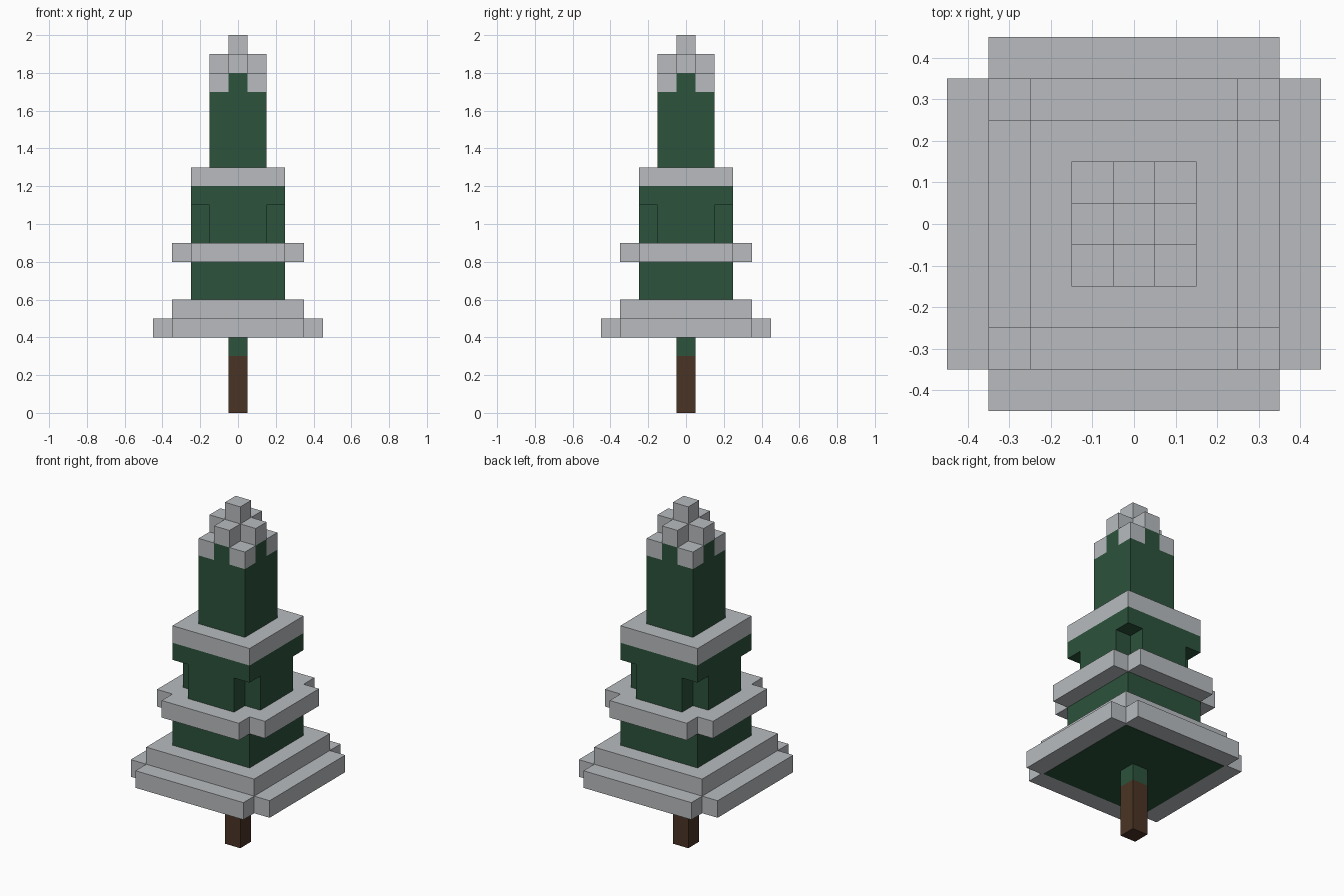
import bpy
import bmesh

cube = bpy.data.objects.get("Cube")
if cube:
    bpy.data.objects.remove(cube, do_unlink=True)


def material(name, rgb):
    mat = bpy.data.materials.new(name)
    mat.use_nodes = True
    mat.diffuse_color = (*rgb, 1)
    mat.node_tree.nodes["Principled BSDF"].inputs["Base Color"].default_value = (*rgb, 1)
    return mat


SNOW = material("snow grey", (0.48, 0.50, 0.52))
NEEDLES = material("needle green", (0.025, 0.084, 0.045))
BARK = material("bark brown", (0.069, 0.034, 0.018))


def prism(name, outline, bottom, top, mat):
    """Extrude a flat outline from bottom to top."""
    bm = bmesh.new()
    base = bm.faces.new([bm.verts.new((x, y, bottom)) for x, y in outline])
    grown = bmesh.ops.extrude_face_region(bm, geom=[base], use_keep_orig=True)
    verts = [v for v in grown["geom"] if isinstance(v, bmesh.types.BMVert)]
    bmesh.ops.translate(bm, verts=verts, vec=(0, 0, top - bottom))
    bmesh.ops.recalc_face_normals(bm, faces=bm.faces)
    mesh = bpy.data.meshes.new(name)
    bm.to_mesh(mesh)
    bm.free()
    mesh.materials.append(mat)
    obj = bpy.data.objects.new(name, mesh)
    bpy.context.collection.objects.link(obj)
    return obj


def square(r, cx=0, cy=0):
    return [(cx - r, cy - r), (cx + r, cy - r), (cx + r, cy + r), (cx - r, cy + r)]


def cross(r, arm):
    """Square of half width r with its corners notched back to arm."""
    points = []
    corner = [(r, -arm), (r, arm), (arm, arm)]
    for _ in range(4):
        points += corner
        corner = [(-y, x) for x, y in corner]
    return points


# Trunk
prism("trunk", square(0.05), 0, 0.3, BARK)
prism("trunk_top", square(0.05), 0.3, 0.4, NEEDLES)

# Lowest snowy skirt with green underside
prism("skirt_underside", square(0.34), 0.398, 0.4, NEEDLES)
prism("skirt_rim", cross(0.45, 0.35), 0.4, 0.5, SNOW)
prism("skirt_step", square(0.35), 0.5, 0.6, SNOW)

# Middle foliage with snow ledges
prism("lower_foliage", square(0.25), 0.6, 0.8, NEEDLES)
prism("middle_snow_ledge", cross(0.35, 0.25), 0.8, 0.9, SNOW)
prism("notched_foliage", cross(0.25, 0.15), 0.9, 1.1, NEEDLES)
prism("upper_foliage", square(0.25), 1.1, 1.2, NEEDLES)
prism("upper_snow_ledge", square(0.25), 1.2, 1.3, SNOW)

# Crown and stepped snow cap
prism("crown_foliage", square(0.15), 1.3, 1.7, NEEDLES)
prism("crown_tip_foliage", cross(0.15, 0.05), 1.7, 1.8, NEEDLES)
for side, sx in (("left", 0.1), ("right", -0.1)):
    for end, sy in (("front", -0.1), ("back", 0.1)):
        prism(f"snow_corner_{end}_{side}", square(0.05, sx, sy), 1.7, 1.8, SNOW)
prism("snow_cap", cross(0.15, 0.05), 1.8, 1.9, SNOW)
prism("snow_peak", square(0.05), 1.9, 2.0, SNOW)
